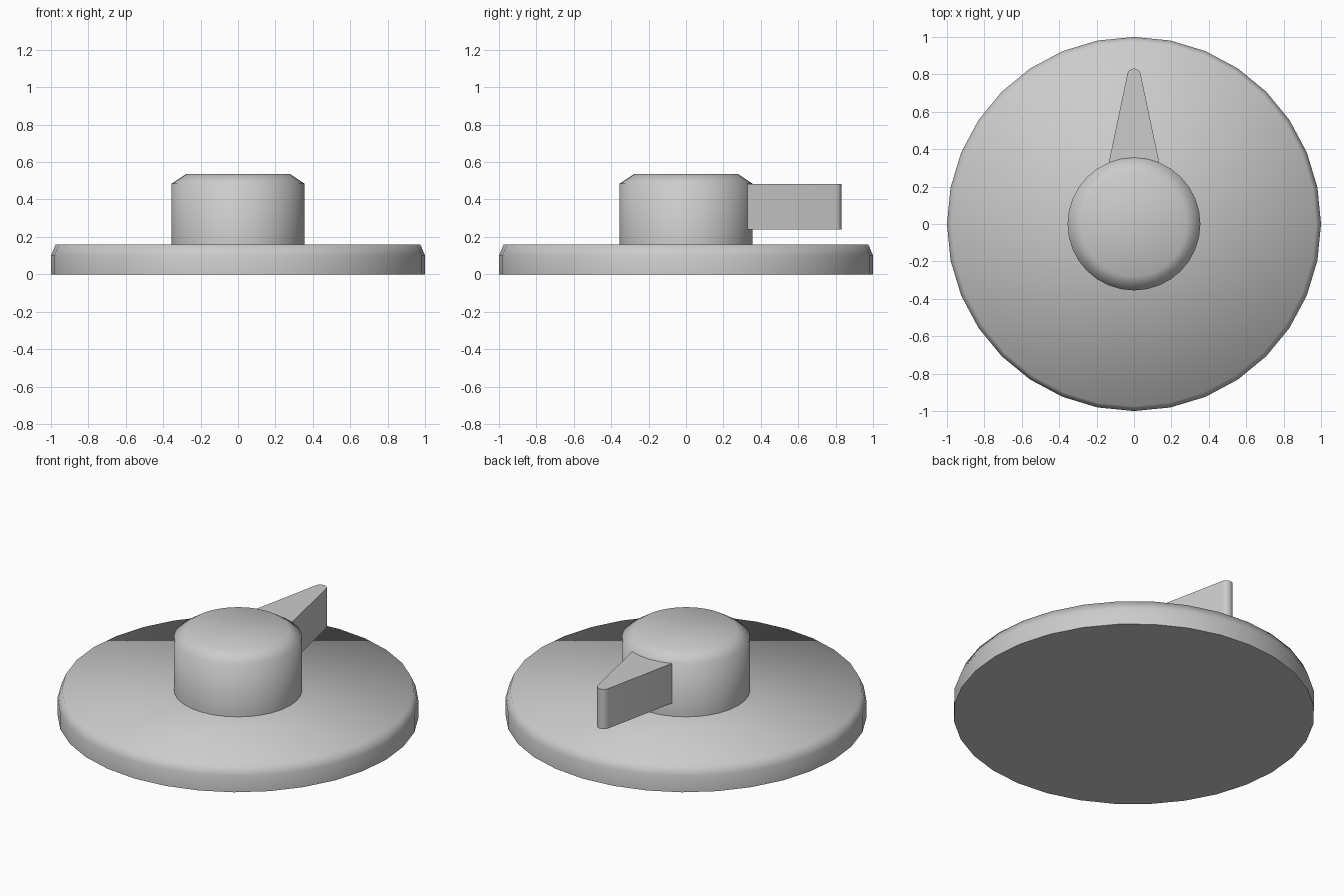
import bpy, bmesh
from math import sin, cos, pi, radians

if "Cube" in bpy.data.objects:
    bpy.data.objects.remove(bpy.data.objects["Cube"])


def finish(name, bm, angle):
    bmesh.ops.recalc_face_normals(bm, faces=bm.faces)
    mesh = bpy.data.meshes.new(name)
    bm.to_mesh(mesh)
    bm.free()
    obj = bpy.data.objects.new(name, mesh)
    bpy.context.collection.objects.link(obj)
    bpy.ops.object.select_all(action='DESELECT')
    obj.select_set(True)
    bpy.context.view_layer.objects.active = obj
    bpy.ops.object.shade_smooth_by_angle(angle=radians(angle))
    return obj


def lathe(name, profile, sides, angle):
    """Closed solid of revolution from (radius, height) points."""
    bm = bmesh.new()
    rings = [[bm.verts.new((r * cos(2 * pi * i / sides), r * sin(2 * pi * i / sides), z))
              for i in range(sides)] for r, z in profile]
    for a, b in zip(rings, rings[1:]):
        for i in range(sides):
            j = (i + 1) % sides
            bm.faces.new((a[i], a[j], b[j], b[i]))
    bm.faces.new(rings[0])
    bm.faces.new(rings[-1])
    return finish(name, bm, angle)


def prism(name, outline, z0, z1, angle):
    """Vertical extrusion of an (x, y) outline."""
    bm = bmesh.new()
    face = bm.faces.new([bm.verts.new((x, y, z0)) for x, y in outline])
    new = bmesh.ops.extrude_face_region(bm, geom=[face])
    for v in new['geom']:
        if isinstance(v, bmesh.types.BMVert):
            v.co.z = z1
    return finish(name, bm, angle)


# Wide base disc with a bevelled rim
lathe("base_disc", [(1, 0), (1, 0.1), (0.975, 0.16)], 32, 75)

# Central knob with a chamfered top
lathe("knob", [(0.355, 0.16), (0.355, 0.485), (0.28, 0.535)], 32, 75)

# Tapered pointer with a rounded tip, rooted inside the knob
tip = [(0.036 * cos(a), 0.795 + 0.036 * sin(a))
       for a in (radians(12 + 156 * i / 8) for i in range(9))]
prism("pointer", [(-0.162, 0.2), (0.162, 0.2)] + tip, 0.24, 0.483, 40)
